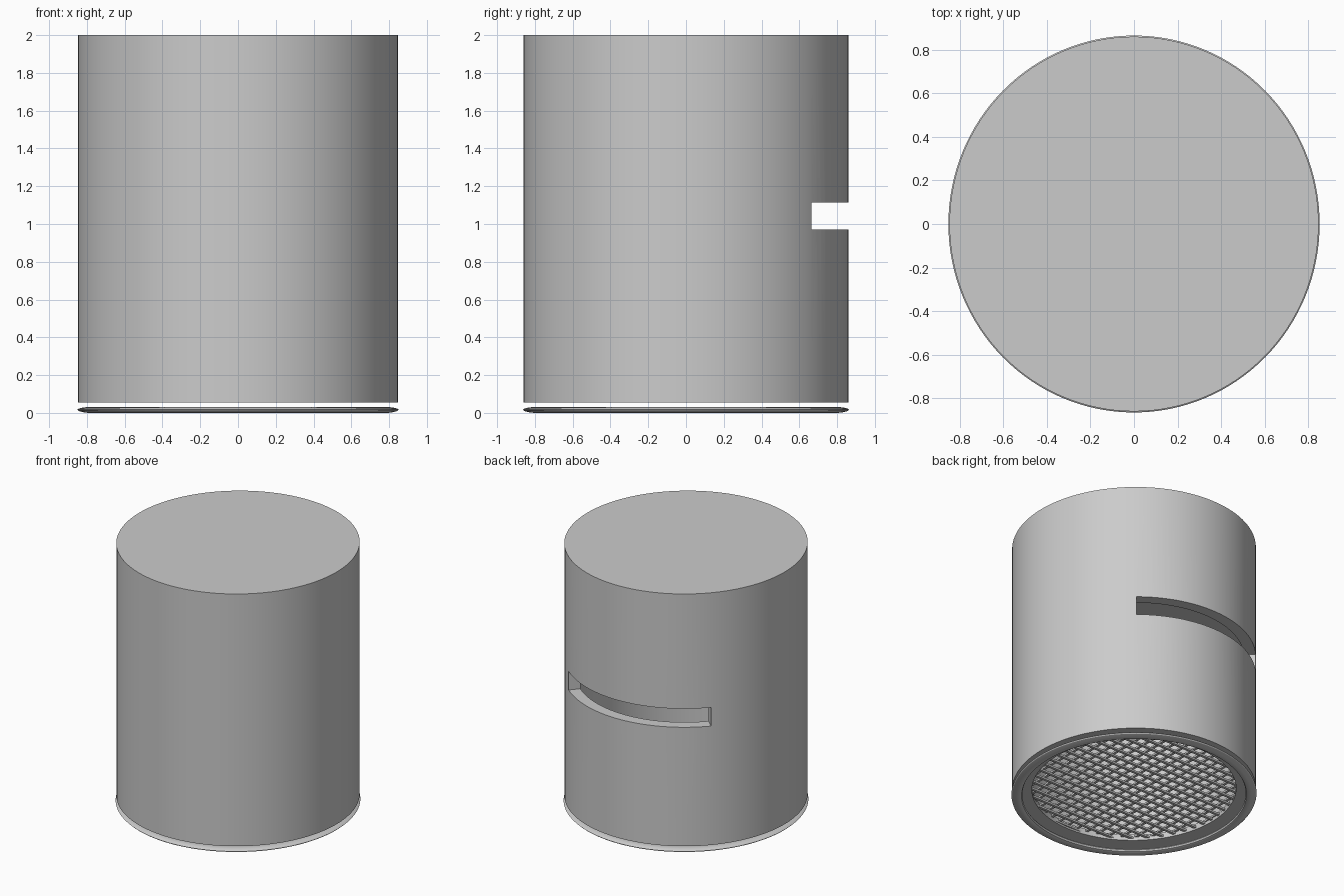
import bpy
import bmesh
from math import radians, cos, sin, sqrt, pi
from mathutils import Matrix

if "Cube" in bpy.data.objects:
    bpy.data.objects.remove(bpy.data.objects["Cube"], do_unlink=True)

SQUASH = 0.985          # the round parts are slightly narrower across x
RADIUS = 0.859
WALL = 0.085
CEILING = 1.2           # the upper part of the body is solid
MOUTH = 0.72            # radius of the opening in the bottom lip

grey = bpy.data.materials.new("light_grey")
grey.use_nodes = True
grey.diffuse_color = (0.6, 0.6, 0.6, 1)
grey.node_tree.nodes["Principled BSDF"].inputs["Base Color"].default_value = (0.6, 0.6, 0.6, 1)


def finish(name, bm, smooth=True):
    """Turn a bmesh into a named object."""
    bmesh.ops.recalc_face_normals(bm, faces=bm.faces)
    mesh = bpy.data.meshes.new(name)
    bm.to_mesh(mesh)
    bm.free()
    obj = bpy.data.objects.new(name, mesh)
    bpy.context.collection.objects.link(obj)
    mesh.materials.append(grey)
    if smooth:
        smooth_edges(obj)
    return obj


def select_only(obj):
    bpy.ops.object.select_all(action='DESELECT')
    obj.select_set(True)
    bpy.context.view_layer.objects.active = obj


def smooth_edges(obj):
    select_only(obj)
    bpy.ops.object.shade_smooth_by_angle(angle=radians(30))


def lathe(profile, closed, start=0, sweep=360, steps=128):
    """Spin an (r, z) profile around z."""
    bm = bmesh.new()
    a = radians(start)
    verts = [bm.verts.new((r * cos(a), r * sin(a), z)) for r, z in profile]
    edges = [bm.edges.new(pair) for pair in zip(verts, verts[1:])]
    if closed:
        edges.append(bm.edges.new((verts[-1], verts[0])))
    full = sweep == 360
    if not full:
        bm.faces.new(verts)
    out = bmesh.ops.spin(bm, geom=verts + edges, cent=(0, 0, 0), axis=(0, 0, 1),
                         angle=radians(sweep), steps=steps)
    if not full:
        bm.faces.new([g for g in out["geom_last"] if isinstance(g, bmesh.types.BMVert)])
    bmesh.ops.remove_doubles(bm, verts=bm.verts, dist=0.0001)
    bmesh.ops.scale(bm, vec=(SQUASH, 1, 1), verts=bm.verts)
    return bm


# Body: solid above, hollow below, with an inward lip around the open bottom
inner = RADIUS - WALL
body = finish("body_shell", lathe(
    [(0, 2), (RADIUS, 2), (RADIUS, 0.055), (MOUTH, 0.055), (MOUTH, 0.1),
     (inner, 0.1), (inner, CEILING), (0, CEILING)],
    closed=False), smooth=False)

# Curved slot through the back wall
cutter = finish("slot_cutter", lathe(
    [(0.6, 0.972), (1, 0.972), (1, 1.115), (0.6, 1.115)],
    closed=True, start=50.8, sweep=86.5, steps=32), smooth=False)
cutter.hide_render = True
cut = body.modifiers.new("slot", 'BOOLEAN')
cut.operation = 'DIFFERENCE'
cut.solver = 'EXACT'
cut.object = cutter
select_only(body)
bpy.ops.object.modifier_apply(modifier=cut.name)
bpy.data.objects.remove(cutter, do_unlink=True)
smooth_edges(body)

# Thin rounded base ring, floating under the body
finish("base_ring", lathe(
    [(0.787, 0.016), (0.793, 0.005), (0.805, 0), (0.83, 0.003),
     (0.857, 0.01), (0.864, 0.017), (0.857, 0.023), (0.83, 0.029),
     (0.805, 0.031), (0.793, 0.027)],
    closed=True))

# Wire grille held by the lip: two crossing layers of thin bars
bm = bmesh.new()
pitch, reach, count = 0.08, 0.75, 9
for turn, z in ((0, 0.075), (pi / 2, 0.088)):
    for i in range(-count, count + 1):
        d = i * pitch
        length = 2 * sqrt(reach ** 2 - d ** 2)
        place = Matrix.Rotation(turn, 4, 'Z') @ Matrix.Translation((0, d, z))
        bmesh.ops.create_cube(bm, size=1, matrix=place @ Matrix.Diagonal((length, 0.02, 0.014, 1)))
bmesh.ops.scale(bm, vec=(SQUASH, 1, 1), verts=bm.verts)
finish("wire_grille", bm, smooth=False)
